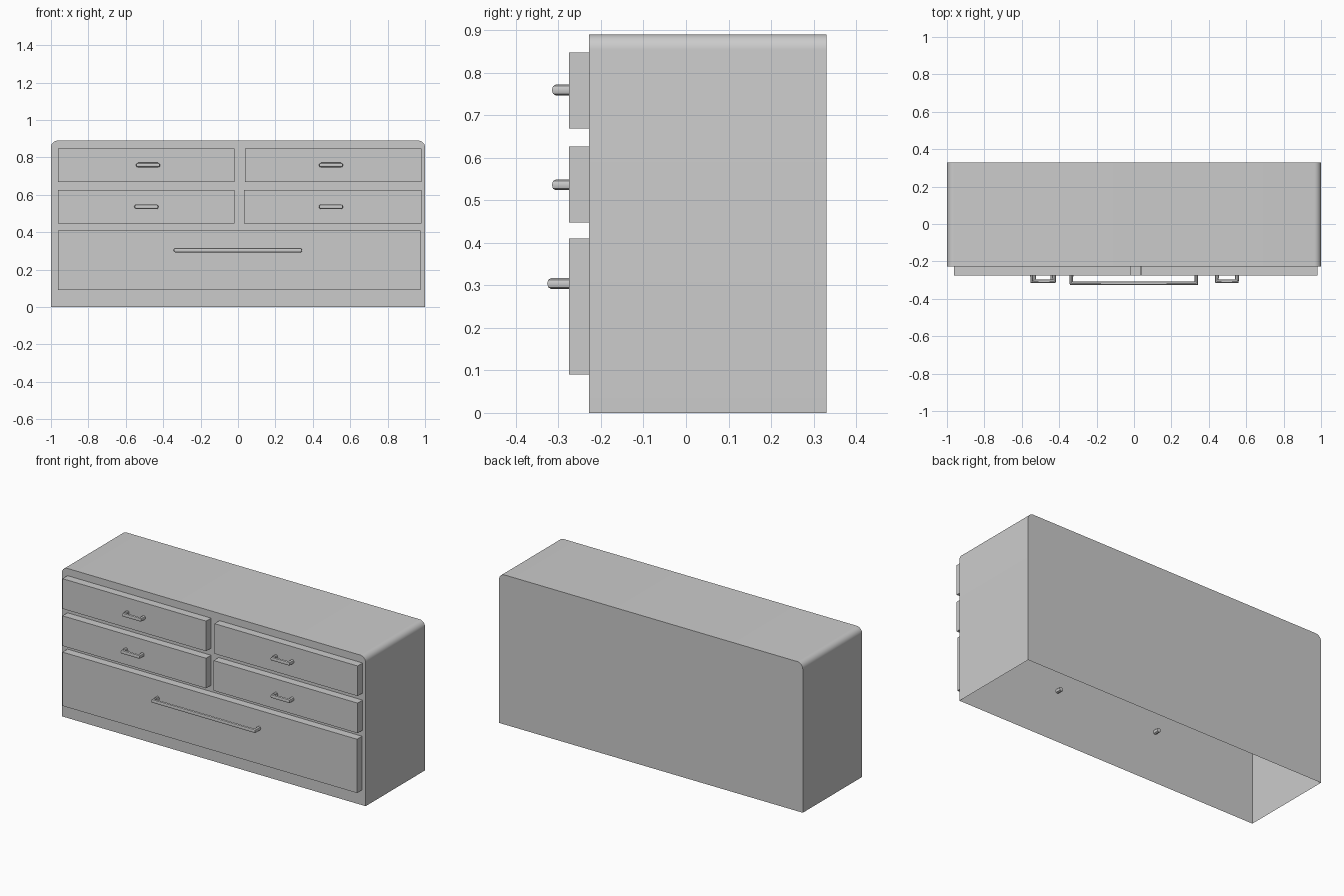
import bpy, bmesh, math

cube = bpy.data.objects.get("Cube")
if cube:
    bpy.data.objects.remove(cube, do_unlink=True)

grey = bpy.data.materials.new("plain grey")
grey.use_nodes = True
grey.diffuse_color = (0.6, 0.6, 0.6, 1)
grey.node_tree.nodes["Principled BSDF"].inputs["Base Color"].default_value = (0.6, 0.6, 0.6, 1)

BODY_FRONT, BODY_BACK, DRAWER_FRONT = -0.228, 0.33, -0.275
HEIGHT = 0.89


def finish(obj):
    """Apply the grey and smooth the rounded parts while keeping edges sharp."""
    bpy.ops.object.select_all(action='DESELECT')
    obj.select_set(True)
    bpy.context.view_layer.objects.active = obj
    if obj.type == 'CURVE':
        bpy.ops.object.convert(target='MESH')
        obj = bpy.context.object
    obj.data.materials.clear()
    obj.data.materials.append(grey)
    bpy.ops.object.shade_smooth_by_angle(angle=math.radians(40))


def box(name, x0, x1, y0, y1, z0, z1, open_side, round_top=0):
    """Box with one open side and, if wanted, rounded upper side edges."""
    bm = bmesh.new()
    bmesh.ops.create_cube(bm, size=1)
    for v in bm.verts:
        v.co = ((x0 + x1) / 2 + v.co.x * (x1 - x0),
                (y0 + y1) / 2 + v.co.y * (y1 - y0),
                (z0 + z1) / 2 + v.co.z * (z1 - z0))
    bm.normal_update()
    hidden = [f for f in bm.faces if f.normal.dot(open_side) > 0.9]
    bmesh.ops.delete(bm, geom=hidden, context='FACES')
    if round_top:
        edges = [e for e in bm.edges
                 if all(v.co.z > z1 - 0.001 for v in e.verts)
                 and abs(e.verts[0].co.x - e.verts[1].co.x) < 0.001]
        bmesh.ops.bevel(bm, geom=edges, offset=round_top, segments=8,
                        profile=0.5, affect='EDGES')
    mesh = bpy.data.meshes.new(name)
    bm.to_mesh(mesh)
    bm.free()
    obj = bpy.data.objects.new(name, mesh)
    bpy.context.collection.objects.link(obj)
    finish(obj)


def handle(name, x0, x1, z, y_front, y_end, radius):
    """Round bar bent into a square U."""
    curve = bpy.data.curves.new(name, 'CURVE')
    curve.dimensions = '3D'
    curve.bevel_depth = radius
    curve.bevel_resolution = 2
    curve.use_fill_caps = True
    a, b, y = x0 + radius, x1 - radius, y_front + radius
    path = [(a, y_end, z), (a, y, z), (b, y, z), (b, y_end, z)]
    spline = curve.splines.new('POLY')
    spline.points.add(len(path) - 1)
    for point, co in zip(spline.points, path):
        point.co = (*co, 1)
    obj = bpy.data.objects.new(name, curve)
    bpy.context.collection.objects.link(obj)
    finish(obj)


# Cabinet shell, open underneath
box("cabinet_body", -1, 1, BODY_FRONT, BODY_BACK, 0, HEIGHT, (0, 0, -1), round_top=0.036)

# Drawer fronts: name, left edge, right edge, bottom, top
drawers = [
    ("upper_right", -0.963, -0.018, 0.668, 0.847),
    ("upper_left", 0.038, 0.98, 0.668, 0.847),
    ("middle_right", -0.963, -0.018, 0.447, 0.626),
    ("middle_left", 0.032, 0.98, 0.447, 0.626),
    ("bottom", -0.963, 0.976, 0.09, 0.41),
]
for name, x0, x1, z0, z1 in drawers:
    box(name + "_drawer", x0, x1, DRAWER_FRONT, BODY_FRONT, z0, z1, (0, 1, 0))

# Short handles on the small drawers
for name, x, z in [("upper_right", -0.481, 0.759), ("upper_left", 0.497, 0.759),
                   ("middle_right", -0.49, 0.536), ("middle_left", 0.497, 0.536)]:
    handle(name + "_handle", x - 0.066, x + 0.066, z, -0.319, -0.26, 0.0125)

# Long handle, its ends passing through the front panel
handle("bottom_handle", -0.347, 0.345, 0.304, -0.33, -0.195, 0.0125)
